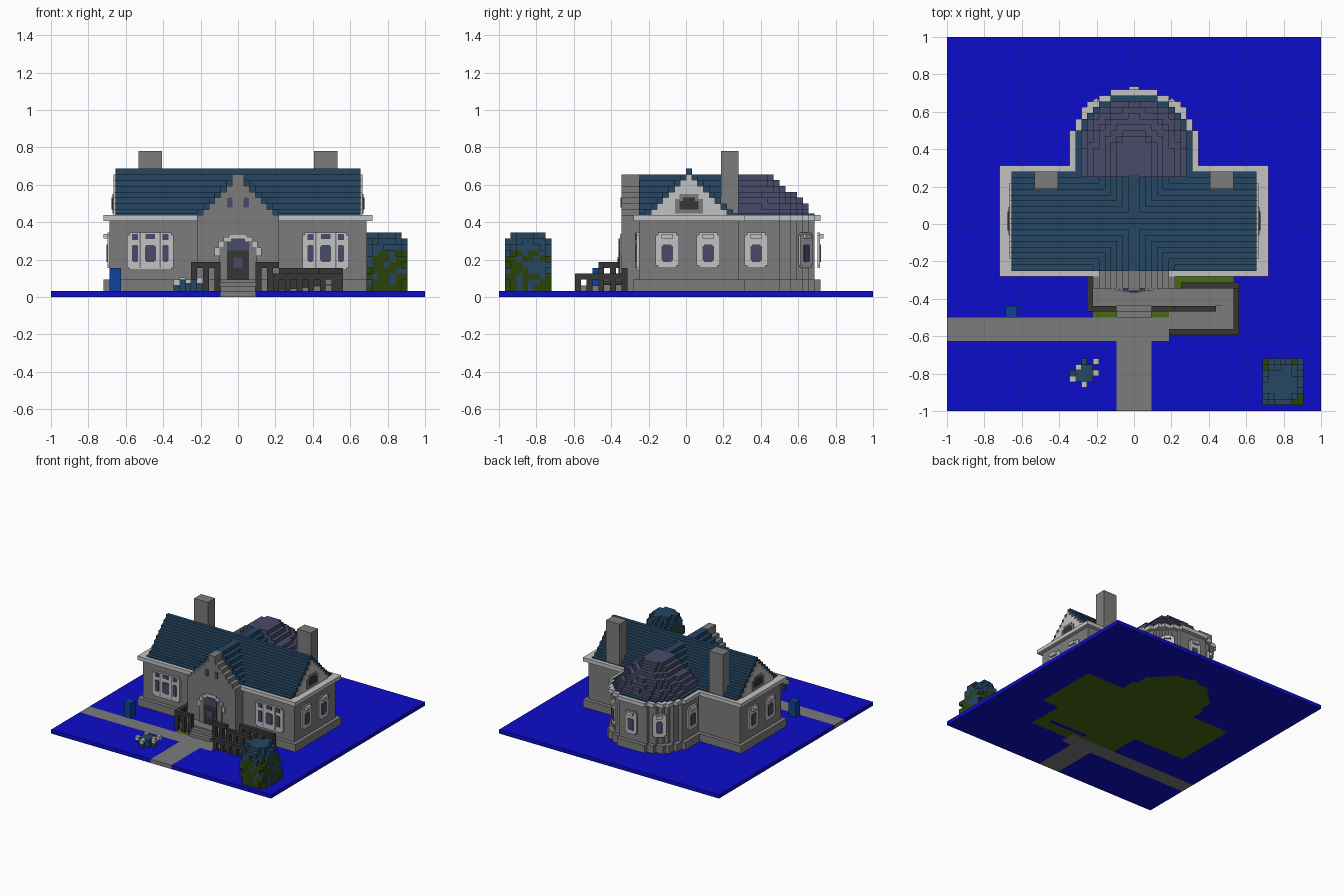
import bpy, bmesh, math, random
from mathutils import Matrix, Vector

if "Cube" in bpy.data.objects:
    bpy.data.objects.remove(bpy.data.objects["Cube"], do_unlink=True)

V = 1 / 32  # block size; all part sizes below are in blocks
random.seed(4)


def material(name, rgb):
    lin = [((c / 255 + 0.055) / 1.055) ** 2.4 if c > 10 else c / 255 / 12.92 for c in rgb] + [1]
    m = bpy.data.materials.new(name)
    m.use_nodes = True
    m.diffuse_color = lin
    m.node_tree.nodes["Principled BSDF"].inputs["Base Color"].default_value = lin
    return m


BLUE = material("ground blue", (12, 12, 202))
GREY = material("stone grey", (124, 124, 124))
LIGHT = material("light trim", (194, 194, 194))
TEAL = material("roof teal", (37, 70, 98))
PURPLE = material("slate purple", (73, 74, 104))
DARK = material("dark grey", (54, 54, 54))
POST = material("post box blue", (16, 64, 156))
BUSH = material("leaf green", (43, 66, 9))
LAWN = material("lawn green", (74, 104, 18))


def blocks(name, mat, boxes, matrix=None):
    """One object made of boxes (x0, x1, y0, y1, z0, z1) in block units."""
    bm = bmesh.new()
    for x0, x1, y0, y1, z0, z1 in boxes:
        size = Matrix.Diagonal((x1 - x0, y1 - y0, z1 - z0, 1))
        mid = Matrix.Translation(((x0 + x1) / 2, (y0 + y1) / 2, (z0 + z1) / 2))
        bmesh.ops.create_cube(bm, size=1, matrix=mid @ size)
    bm.transform(Matrix.Scale(V, 4) @ (matrix or Matrix()))
    return finish(name, bm, [mat])


def finish(name, bm, mats):
    me = bpy.data.meshes.new(name)
    bm.to_mesh(me)
    bm.free()
    for m in mats:
        me.materials.append(m)
    ob = bpy.data.objects.new(name, me)
    bpy.context.collection.objects.link(ob)
    return ob


CY = 12  # centre row of the round bay


def half_width(r, row):
    return round(math.sqrt(max(0, r * r - (row + 0.5) ** 2)))


def disc(r, z0, z1, start=-4):
    """Stepped half disc behind the house, as rows of blocks."""
    out = []
    for row in range(start, int(r + 0.5)):
        w = half_width(r, max(row, 0))
        if w:
            out.append((-w, w, CY + row, CY + row + 1, z0, z1))
    return out


def facing(x, y, degrees):
    """Frame whose -y axis points outwards from a wall."""
    return Matrix.Translation((x, y, 0)) @ Matrix.Rotation(math.radians(degrees), 4, "Z")


# Ground slab with paths and the lawn below the house
def ground_colour(x, y):
    if (abs(x) < 3 and y < -20) or (x < 6 and -20 < y < -16):
        return 1
    house = abs(x) < 22 and -8 < y < 9
    porch = -7 < x < 17 and -18 < y <= -8 and not (3 < x < 14 and -15 < y < -14)
    bay = y >= 9 and abs(x) < half_width(10.6, max(math.floor(y) - CY, 0)) and y < 23
    return 2 if house or porch or bay else 0


bm = bmesh.new()
bmesh.ops.create_cube(bm, size=1, matrix=Matrix.Translation((0, 0, V / 2)) @ Matrix.Diagonal((2, 2, V, 1)))
for axis in (Vector((1, 0, 0)), Vector((0, 1, 0))):
    for i in range(-24, 25):
        bmesh.ops.bisect_plane(bm, geom=bm.verts[:] + bm.edges[:] + bm.faces[:], plane_co=axis * i * V, plane_no=axis)
for f in bm.faces:
    c = f.calc_center_median() / V
    f.material_index = ground_colour(c.x, c.y)
bmesh.ops.dissolve_limit(bm, angle_limit=0.01, verts=bm.verts[:], edges=bm.edges[:], delimit={"MATERIAL"})
finish("ground", bm, [BLUE, GREY, LAWN])

# Main house and round bay: plinth, walls, eaves
blocks("plinth", GREY, [(-23, 23, -9, 10, 1, 3)])
blocks("walls", GREY, [(-22, 22, -8, 9, 3, 13)])
blocks("eaves", LIGHT, [(-23, 23, -9, 10, 13, 14)])
blocks("bay_plinth", GREY, disc(11.4, 1, 3))
blocks("bay_walls", GREY, disc(10.4, 3, 13))
blocks("bay_eaves", LIGHT, disc(11.4, 13, 14))
blocks("bay_roof_edge", TEAL, disc(10.3, 14, 14.3))

# Stepped roofs
blocks("roof_edge", TEAL, [(-21, 21, -8, 9, 14, 14.3)])
blocks("main_roof", TEAL, [(-21, 21, -7 + k, 8 - k, 14 + k, 15 + k) for k in range(8)])
blocks("cross_roof", TEAL, [(-7 + k, 7 - k, -8, 8.5, 14 + k, 15 + k) for k in range(7)])
dome = []
for k, r in enumerate((9.4, 8.6, 7.7, 6.6, 5.4, 4.2, 3)):
    dome += disc(r, 14 + k, 15 + k)
blocks("bay_dome", PURPLE, [b for b in dome if b[2] >= 8])
for s, side in ((1, "left"), (-1, "right")):
    xa, xb = sorted((13 * s, 17 * s))
    blocks(side + "_chimney", GREY, [(xa, xb, 6, 9, 13, 25)])

# Gable ends with a small arched window
for side, s in (("left", 1), ("right", -1)):
    m = facing(21 * s, 0.5, 90 * s)
    blocks(side + "_gable", LIGHT, [(-6.5 + k, 6.5 - k, -0.3, 0.5, 14 + k, 15 + k) for k in range(7)], m)
    blocks(side + "_gable_arch", GREY, [(-2.4, 2.4, -0.45, 0, 14.3, 16.8), (-1.6, 1.6, -0.45, 0, 16.8, 17.6)], m)
    blocks(side + "_gable_window", DARK, [(-1.6, 1.6, -0.6, 0, 15, 16.4), (-1, 1, -0.6, 0, 16.4, 17)], m)


# Windows
def pane(x, w, z0, z1, depth):
    """Pane with stepped corners."""
    c = min(0.4, w * 0.25)
    return [(x - w, x + w, -depth, 0, z0 + c, z1 - c),
            (x - w + c, x + w - c, -depth, 0, z0, z0 + c),
            (x - w + c, x + w - c, -depth, 0, z1 - c, z1)]


def window(name, m, w=2, lift=0.35):
    blocks(name + "_frame", LIGHT, pane(0, w, 5, 11, lift), m)
    blocks(name + "_hood", LIGHT, [(-w * 0.5, w * 0.5, -1, 0, 10, 10.8)], m)
    blocks(name + "_glass", PURPLE, pane(0, w * 0.48, 6, 9, lift + 0.15), m)


for side, s in (("left", 1), ("right", -1)):
    for i, y in enumerate((-3.2, 3.8)):
        window(f"{side}_window_{i + 1}", facing(22 * s, y, 90 * s))
for i, a in enumerate((0, 52, 90, 128, 180)):
    r = 10 if a in (0, 180) else 10.5
    x, y = r * math.cos(math.radians(a)), CY + r * math.sin(math.radians(a))
    window(f"bay_window_{i + 1}", facing(x, y, a + 90), 2 if a in (0, 180) else 1.7, 0.45)

# Wide triple windows on the front
for side, s in (("left", 1), ("right", -1)):
    m = facing(15 * s, -8, 0)
    blocks(side + "_front_frame", LIGHT, pane(0, 4, 4.6, 11, 0.5), m)
    blocks(side + "_front_mullions", GREY, [(x - 0.12, x + 0.12, -0.6, 0, 5, 11) for x in (-1.7, 1.7)], m)
    glass = pane(0, 0.95, 6, 8.9, 0.7)
    for x in (-2.6, 2.6):
        glass += pane(x, 0.5, 6, 8.9, 0.7) + [(x - 0.5, x + 0.5, -0.7, 0, 9.8, 10.8)]
    glass += [(-0.8, 0.8, -0.7, 0, 9.9, 10.8)]
    blocks(side + "_front_glass", PURPLE, glass, m)

# Entrance front with stepped gable, arch and door
steps = (6, 5, 4, 3, 2, 1, 1)
blocks("entrance_gable", GREY, [(-7, 7, -11, -8, 1, 13), (-7, 7, -11, -8, 13, 14)]
       + [(-w, w, -11, -8, 14 + k, 15 + k) for k, w in enumerate(steps)])
door = facing(0, -11, 0)
blocks("entrance_arch", LIGHT, [(-4, 4, -0.3, 0, 7, 8.5), (-3.3, 3.3, -0.3, 0, 8.5, 9.6),
                                (-2.5, 2.5, -0.3, 0, 9.6, 10.3), (-1.5, 1.5, -0.3, 0, 10.3, 10.8)], door)
blocks("entrance_recess", GREY, [(-3.2, 3.2, -0.4, 0, 3, 8.6), (-2.5, 2.5, -0.4, 0, 8.6, 9.6)], door)
blocks("fanlight", PURPLE, [(-1.9, 1.9, -0.55, 0, 8, 9.4), (-1.2, 1.2, -0.55, 0, 9.4, 10)], door)
blocks("door", DARK, [(-1.9, 1.9, -0.55, 0, 3, 8)], door)
blocks("door_panel", PURPLE, [(-0.8, 0.8, -0.7, 0, 5, 6.8)], door)
blocks("gable_windows", PURPLE, pane(-1.4, 0.45, 15.3, 17, 0.2) + pane(1.4, 0.45, 15.3, 17, 0.2), door)

# Porch, steps and folded ramp
blocks("porch", GREY, [(-7, 8, -14, -11, 1, 3)])
blocks("front_steps", GREY, [(-3, 3, -15, -14, 1, 2.6), (-3, 3, -16, -15, 1, 1.8)])
ramp = [(8 + i, 9 + i, -14, -11, 1, 3 - i / 9) for i in range(9)]
ramp += [(14, 17, -18, -14, 1, 2)]
ramp += [(6 + i, 7 + i, -18, -15, 1, 1.1 + i / 9) for i in range(8)]
blocks("ramp", GREY, ramp)


def railing(name, x0, y0, x1, y1, top):
    """Top bar with posts every second block."""
    bars = [(x0, x1, y0, y1, top - 1, top)]
    along_x = x1 - x0 > y1 - y0
    for i in range(0, int(max(x1 - x0, y1 - y0)), 2):
        px, py = (x0 + i, y0) if along_x else (x0, y0 + i)
        bars.append((px, px + 1, py, py + 1, 1, top - 1))
    blocks(name, DARK, bars)


railing("porch_side_rail", -8, -15, -7, -9, 6)
railing("porch_front_rail", -8, -15, -3, -14, 6)
railing("porch_inner_rail", 3, -15, 7, -14, 6)
railing("ramp_inner_rail", 7, -15, 14, -14, 5)
railing("ramp_back_rail", 8, -11, 18, -10, 5)
railing("ramp_end_rail", 17, -19, 18, -10, 4)
railing("ramp_front_rail", 6, -19, 18, -18, 4)

# Post box
blocks("post_box", POST, [(-22, -20, -16, -14, 1, 5)])

# Tall bush of two leaf colours
teal, green = [], []
for x in range(22, 29):
    for y in range(-31, -23):
        for z in range(1, 11):
            dx, dy = abs(x + 0.5 - 25.3), abs(y + 0.5 + 27)
            reach = 4.6 if z < 6 else 4.9 - (z - 5) * 0.4
            if math.hypot(dx, dy) > reach + random.uniform(-0.4, 0.5):
                continue
            leafy = max(dx, dy) > 1.6 and z < 8 and random.random() < 0.6
            (green if leafy else teal).append((x, x + 1, y, y + 1, z, z + 1))
blocks("bush_teal_leaves", TEAL, teal)
blocks("bush_green_leaves", BUSH, green)

# Low flower bush
blocks("flower_bush", TEAL, [(-10, -7, -27, -24, 1, 3), (-11, -6, -26, -25, 1, 2.4), (-9, -8, -28, -23, 1, 2.4)])
blocks("flowers", LIGHT, [(x, x + 1, y, y + 1, 2, z) for x, y, z in
                          ((-11, -27, 3), (-10, -25, 3.3), (-7, -24, 3), (-9, -28, 3), (-7, -26, 3.3))])
